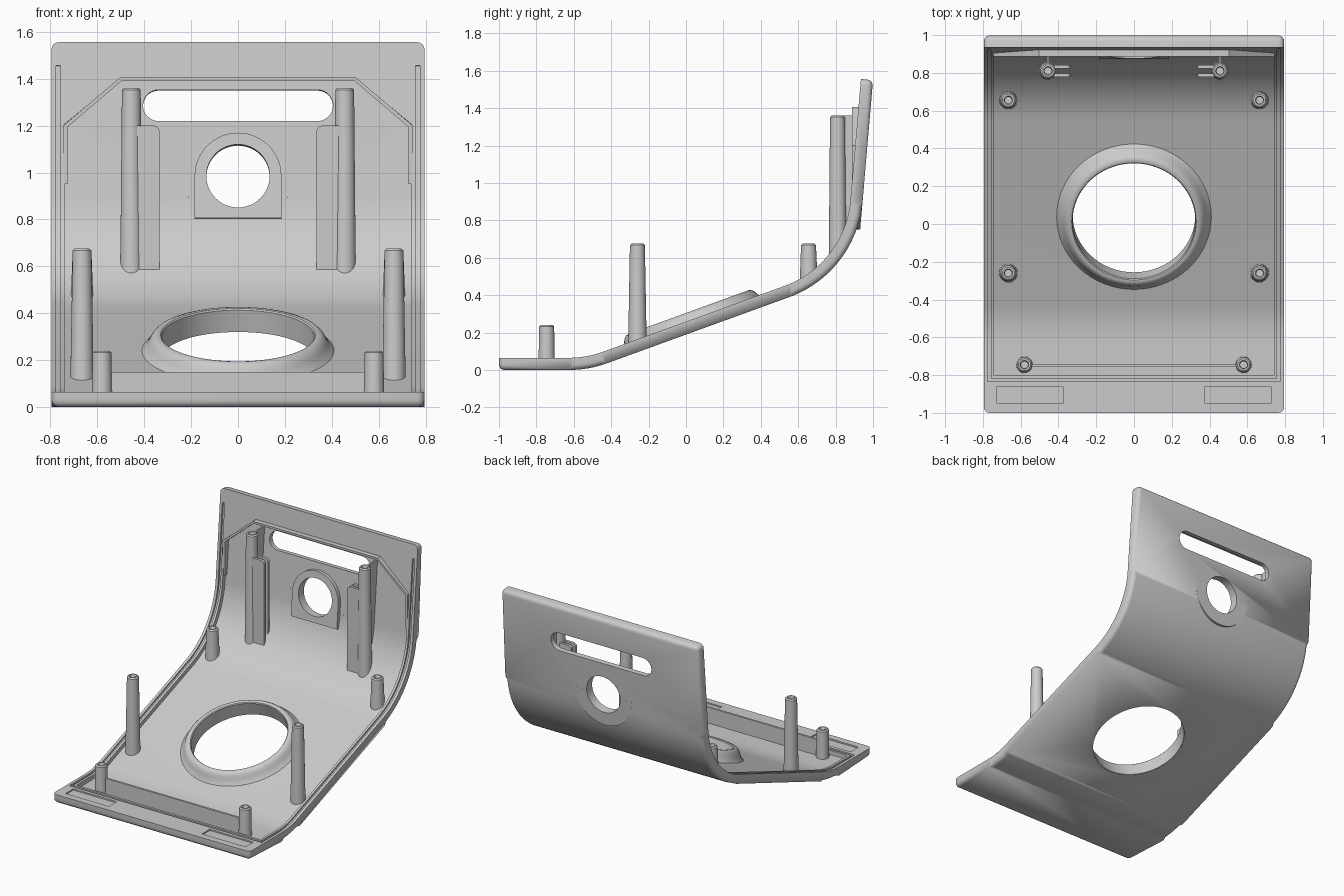
import bpy, bmesh
from math import sin, cos, tan, radians, pi
from mathutils import Matrix, Vector

if "Cube" in bpy.data.objects:
    bpy.data.objects.remove(bpy.data.objects["Cube"])

A1, A2 = radians(20), radians(85)
T = 0.065          # rim thickness
FLOOR = 0.035      # thickness of the recessed floor


def wall(z):
    """Station on the upright straight part of the outer curve."""
    return (1.0 - 0.0875 * (1.55 - z), z, A2)


def stations(y0, tops):
    """Outer side curve (y, z, slope): flat foot, ramp, upright back."""
    out = [(y0, 0.0, 0.0)]
    r = 0.6
    for i in range(9):
        a = A1 * i / 8
        out.append((-0.627 + r * sin(a), r - r * cos(a), a))
    r = 0.597
    for i in range(25):
        a = A1 + (A2 - A1) * i / 24
        out.append((0.349 + r * sin(a), 0.951 - r * cos(a), a))
    return out + [wall(z) for z in tops]


def inset(st, off):
    y, z, a = st
    return (y - off * sin(a), z + off * cos(a))


def surface(y, off=0.015):
    """Height of the shell at y, a little inside the material."""
    pts = [inset(s, off) for s in stations(-1, [1.55])]
    for p, q in zip(pts, pts[1:]):
        if p[0] <= y <= q[0]:
            return p[1] + (q[1] - p[1]) * (y - p[0]) / max(q[0] - p[0], 1e-6)
    return pts[-1][1]


def finish(name, bm):
    bmesh.ops.recalc_face_normals(bm, faces=bm.faces)
    me = bpy.data.meshes.new(name)
    bm.to_mesh(me)
    bm.free()
    ob = bpy.data.objects.new(name, me)
    bpy.context.collection.objects.link(ob)
    return ob


def sweep(name, sts, spans, off0, off1, bevel=0):
    """Rectangle carried along the curve; spans gives x range per station."""
    bm = bmesh.new()
    rows = []
    for st, (x0, x1) in zip(sts, spans):
        rows.append([bm.verts.new((x, *inset(st, o)))
                     for x, o in ((x0, off0), (x1, off0), (x1, off1), (x0, off1))])
    for a, b in zip(rows, rows[1:]):
        for i in range(4):
            j = (i + 1) % 4
            bm.faces.new((a[i], a[j], b[j], b[i]))
    bm.faces.new(rows[0])
    bm.faces.new(rows[-1])
    if bevel:
        pairs = [(a[i], b[i]) for a, b in zip(rows, rows[1:]) for i in (0, 1)]
        for e in (rows[0], rows[-1]):
            pairs += [(e[0], e[1]), (e[0], e[3]), (e[1], e[2])]
        bmesh.ops.bevel(bm, geom=[bm.edges.get(p) for p in pairs], offset=bevel,
                        segments=4, profile=0.5, affect='EDGES', clamp_overlap=False)
    return finish(name, bm)


def prism(name, pts, h0, h1, mat=Matrix()):
    """2D outline extruded along local z, then placed by a matrix."""
    bm = bmesh.new()
    lo = [bm.verts.new(mat @ Vector((x, y, h0))) for x, y in pts]
    hi = [bm.verts.new(mat @ Vector((x, y, h1))) for x, y in pts]
    bm.faces.new(lo)
    bm.faces.new(hi)
    n = len(pts)
    for i in range(n):
        j = (i + 1) % n
        bm.faces.new((lo[i], lo[j], hi[j], hi[i]))
    return finish(name, bm)


def lathe(name, prof, seg, mat, closed=False, ground=False):
    bm = bmesh.new()
    rows = []
    for k, (r, h) in enumerate(prof):
        row = [bm.verts.new(mat @ Vector((r * cos(2 * pi * i / seg), r * sin(2 * pi * i / seg), h)))
               for i in range(seg)]
        if ground and k == 0:
            for v in row:
                v.co.z = surface(v.co.y)
        rows.append(row)
    for a, b in zip(rows, rows[1:] + (rows[:1] if closed else [])):
        for i in range(seg):
            j = (i + 1) % seg
            bm.faces.new((a[i], a[j], b[j], b[i]))
    if not closed:
        bm.faces.new(rows[-1])
    return finish(name, bm)


def arc(cx, cy, r, d0, d1, n):
    return [(cx + r * cos(radians(d0 + (d1 - d0) * i / n)),
             cy + r * sin(radians(d0 + (d1 - d0) * i / n))) for i in range(n + 1)]


def rect(x0, x1, y0, y1):
    return [(x0, y0), (x1, y0), (x1, y1), (x0, y1)]


def cut(ob, cutters):
    bpy.context.view_layer.objects.active = ob
    for c in cutters:
        m = ob.modifiers.new("cut", 'BOOLEAN')
        m.operation, m.solver, m.object = 'DIFFERENCE', 'EXACT', c
        bpy.ops.object.modifier_apply(modifier=m.name)


# Local frames: ramp, upright back, side profile, front outline
RAMP = Matrix.Translation((0, 0.05, 0.208)) @ Matrix.Rotation(A1, 4, 'X')
BACK = Matrix.Translation((0, *wall(0.98)[:2])) @ Matrix.Rotation(A2, 4, 'X')
SIDE = Matrix(((0, 0, 1), (1, 0, 0), (0, 1, 0))).to_4x4()
FRONT = Matrix.Rotation(pi / 2, 4, 'X')

# Shell
sts = stations(-1, [1.55])
shell = sweep("curved_shell", sts, [(-0.795, 0.795)] * len(sts), 0, T, 0.03)

# Cutters: inner recess, rim groove, front pockets, openings
sts = stations(-0.80, [1.2, 1.4])
w = [0.74] * (len(sts) - 1) + [0.5]
cutters = [sweep("recess_cutter", sts, [(-a, a) for a in w], FLOOR, 0.2)]
for s in (-1, 1):
    sts = stations(-0.835, [1.45])
    cutters.append(sweep("groove_cutter", sts, [(s * 0.757, s * 0.775)] * len(sts), 0.052, 0.12))
    cutters.append(prism("pocket_cutter", rect(s * 0.375, s * 0.725, -0.95, -0.86), 0.055, 0.2))
cutters.append(prism("front_groove_cutter", rect(-0.77, 0.77, -0.835, -0.817), 0.052, 0.2))
cutters.append(prism("large_hole_cutter", arc(0, 0, 0.33, 0, 354.375, 63), -0.2, 0.3, RAMP))
slot = arc(0.338, 0.304, 0.067, -90, 90, 14) + arc(-0.338, 0.304, 0.067, 90, 270, 14)
cutters.append(prism("slot_cutter", slot, -0.2, 0.15, BACK))
small_hole = prism("small_hole_cutter", arc(0, 0, 0.135, 0, 352.5, 47), -0.2, 0.15, BACK)
cut(shell, cutters + [small_hole])

# Small hole surround: arched pad inside, half-round boss outside
pad = prism("arched_pad", [(-0.185, -0.18), (0.185, -0.18)] + arc(0, 0, 0.185, 0, 180, 28),
            0.02, 0.062, BACK)
boss = prism("outer_boss", arc(0, 0, 0.23, 180, 360, 32), -0.001, 0.035, BACK)
for ob in (pad, boss):
    cut(ob, [small_hole])
for c in cutters + [small_hole]:
    bpy.data.objects.remove(c)

# Raised collar around the large hole
lathe("hole_collar", [(0.325, 0.001), (0.325, 0.1), (0.33, 0.106), (0.342, 0.108), (0.357, 0.103),
                      (0.37, 0.09), (0.381, 0.07), (0.393, 0.05), (0.41, 0.034), (0.41, 0.02),
                      (0.332, 0.001)], 64, RAMP, closed=True)

# Raised lip along the chamfered top of the recess
half = [(0.745, 0.95), (0.745, 1.2), (0.503, 1.405)]
inner = [(0.728, 0.95), (0.728, 1.193), (0.497, 1.39)]
loop = half + [(-x, z) for x, z in half[::-1]] + [(-x, z) for x, z in inner] + inner[::-1]
prism("recess_lip", loop, -0.94, -0.888, FRONT)

# Cross rib between the short posts
prism("front_rib", rect(-0.56, 0.56, 0.02, 0.15), 0.74, 0.755, FRONT)


# Hollow screw posts
def post(name, x, y, top, r0, r1, depth=0.1):
    lathe(name, [(r0, 0), (r1, top - 0.008), (r1 - 0.008, top), (0.023, top), (0.018, top - 0.01),
                 (0.018, top - depth)], 28, Matrix.Translation((x, y, 0)), ground=True)


for s, side in ((-1, "left"), (1, "right")):
    post(side + "_short_post", s * 0.58, -0.745, 0.24, 0.044, 0.04)
    post(side + "_front_post", s * 0.665, -0.26, 0.675, 0.05, 0.04)
    post(side + "_rear_post", s * 0.665, 0.655, 0.675, 0.048, 0.04)
    post(side + "_tall_post", s * 0.455, 0.81, 1.36, 0.047, 0.04)
    # Web tying the tall post to the back
    web = [(0.835, 1.36), (0.835, surface(0.835))]
    web += [p for p in (inset(q, 0.015) for q in stations(-1, [])) if p[0] > 0.84]
    web.append(inset(wall(1.36), 0.015))
    prism(side + "_post_web", web, s * 0.455 - 0.006, s * 0.455 + 0.006, SIDE)
    # Paired fins beside the tall post, with a rounded inner top corner
    for k, (ya, yb) in enumerate(((0.777, 0.797), (0.822, 0.842))):
        z0 = surface(ya) + 0.008
        fin = [(0.45, z0), (0.45, 1.2)] + arc(0.36, 1.175, 0.025, 90, 180, 6) + [(0.335, z0)]
        prism(f"{side}_fin_{k + 1}", [(s * x, z) for x, z in fin], -yb, -ya, FRONT)

# Smooth shading with crisp edges
bpy.ops.object.select_all(action='SELECT')
bpy.context.view_layer.objects.active = shell
bpy.ops.object.shade_smooth_by_angle(angle=radians(30))
